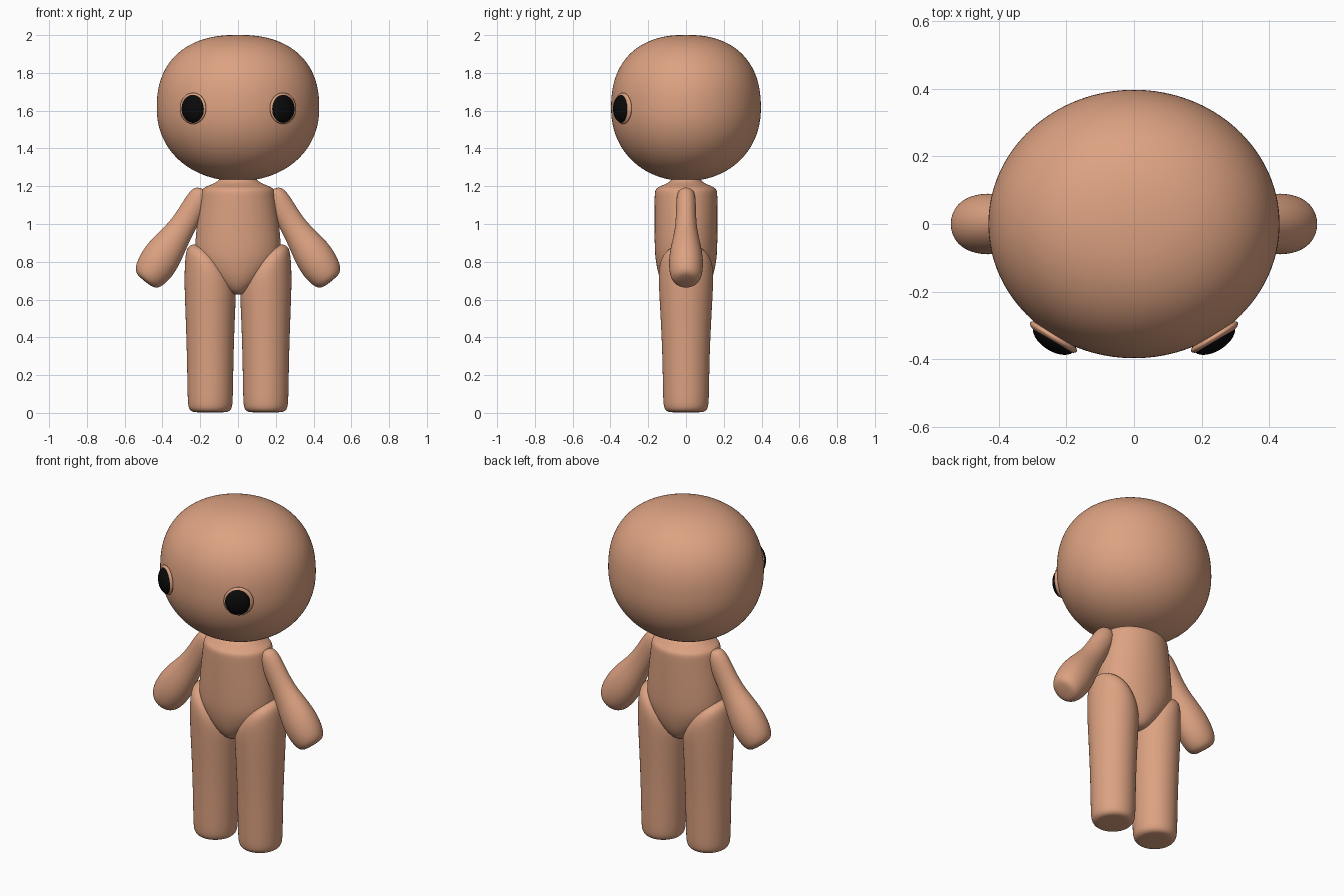
import bpy, bmesh, math
from mathutils import Vector, Matrix

cube = bpy.data.objects.get("Cube")
if cube:
    bpy.data.objects.remove(cube, do_unlink=True)


def material(name, rgb, rough):
    m = bpy.data.materials.new(name)
    m.use_nodes = True
    m.diffuse_color = (*rgb, 1)
    bsdf = m.node_tree.nodes["Principled BSDF"]
    bsdf.inputs["Base Color"].default_value = (*rgb, 1)
    bsdf.inputs["Roughness"].default_value = rough
    return m


SKIN = material("warm skin", (0.72, 0.36, 0.22), 0.8)
BLACK = material("eye black", (0.003, 0.003, 0.003), 0.4)


def finish(name, bm, mat):
    bmesh.ops.recalc_face_normals(bm, faces=bm.faces)
    for f in bm.faces:
        f.smooth = True
    me = bpy.data.meshes.new(name)
    bm.to_mesh(me)
    bm.free()
    me.materials.append(mat)
    ob = bpy.data.objects.new(name, me)
    bpy.context.collection.objects.link(ob)
    return ob


def loft(name, rings, side=1, segs=24):
    """Skin elliptical rings (x, z, half width, half depth, tilt in degrees)."""
    bm = bmesh.new()
    loops = []
    for x, z, rx, ry, tilt in rings:
        rot = Matrix.Rotation(math.radians(tilt), 3, 'Y')
        loop = []
        for i in range(segs):
            a = math.tau * i / segs
            p = Vector((x, 0, z)) + rot @ Vector((rx * math.cos(a), ry * math.sin(a), 0))
            loop.append(bm.verts.new((p.x * side, p.y, p.z)))
        loops.append(loop)
    for lo, hi in zip(loops, loops[1:]):
        for i in range(segs):
            j = (i + 1) % segs
            bm.faces.new((lo[i], lo[j], hi[j], hi[i]))
    bm.faces.new(loops[0])
    bm.faces.new(loops[-1])
    ob = finish(name, bm, SKIN)
    sub = ob.modifiers.new("smooth", 'SUBSURF')
    sub.levels = sub.render_levels = 2
    return ob


def ellipsoid(name, centre, radii, turn, mat):
    bm = bmesh.new()
    bmesh.ops.create_uvsphere(bm, u_segments=32, v_segments=20, radius=1)
    bm.transform(Matrix.Translation(centre) @ Matrix.Rotation(turn, 4, 'Z')
                 @ Matrix.Diagonal((*radii, 1)))
    return finish(name, bm, mat)


# Head: wide rounded form, boxier above its widest line
head = []
for k in range(25):
    t = -math.pi / 2 + math.pi * (k + 0.25) / 24.5
    n, h = (2.35, 0.39) if t > 0 else (2.1, 0.385)
    c = abs(math.cos(t)) ** (2 / n)
    s = math.copysign(abs(math.sin(t)) ** (2 / n), t)
    head.append((0, 1.612 + h * s, 0.434 * c, 0.4 * c, 0))
loft("head", head, segs=32)

# Torso with short neck and tapered hips
loft("torso", [
    (0, 0.625, 0.03, 0.06, 0), (0, 0.64, 0.06, 0.1, 0), (0, 0.7, 0.14, 0.14, 0),
    (0, 0.8, 0.225, 0.163, 0), (0, 0.88, 0.232, 0.168, 0), (0, 1.02, 0.217, 0.168, 0),
    (0, 1.15, 0.2, 0.168, 0), (0, 1.182, 0.195, 0.166, 0), (0, 1.198, 0.175, 0.145, 0),
    (0, 1.22, 0.11, 0.085, 0), (0, 1.25, 0.09, 0.07, 0), (0, 1.3, 0.09, 0.07, 0)])

for side, label in ((1, "left"), (-1, "right")):
    # Leg: straight column, rounded foot, sloping hip
    loft(label + "_leg", [
        (0.147, 0.003, 0.07, 0.07, 0), (0.147, 0.004, 0.095, 0.098, 0),
        (0.147, 0.022, 0.117, 0.118, 0), (0.147, 0.07, 0.121, 0.123, 0),
        (0.147, 0.3, 0.124, 0.125, 0), (0.147, 0.55, 0.133, 0.138, 0),
        (0.147, 0.67, 0.142, 0.145, -12), (0.151, 0.75, 0.143, 0.147, -24),
        (0.16, 0.81, 0.132, 0.135, -30), (0.158, 0.85, 0.095, 0.1, -30),
        (0.155, 0.865, 0.04, 0.04, -30)], side)

    # Arm: slim shoulder swelling to a mitten hand
    loft(label + "_arm", [
        (0.185, 1.185, 0.018, 0.02, -25), (0.192, 1.175, 0.045, 0.042, -25),
        (0.21, 1.13, 0.064, 0.053, -28), (0.25, 1.06, 0.066, 0.053, -32),
        (0.305, 0.97, 0.07, 0.058, -35), (0.36, 0.89, 0.092, 0.078, -38),
        (0.41, 0.815, 0.106, 0.092, -39), (0.455, 0.75, 0.099, 0.09, -39),
        (0.485, 0.708, 0.08, 0.075, -39), (0.495, 0.697, 0.045, 0.045, -39)], side)

    # Eye: flattened black bead in a slim skin rim
    turn = side * math.radians(32)
    spot = Vector((side * 0.235, -0.336, 1.61))
    ellipsoid(label + "_eye_rim", spot + Vector((side * 0.003, 0.002, 0.002)),
              (0.081, 0.021, 0.083), turn, SKIN)
    ellipsoid(label + "_eye", spot, (0.071, 0.04, 0.076), turn, BLACK)
